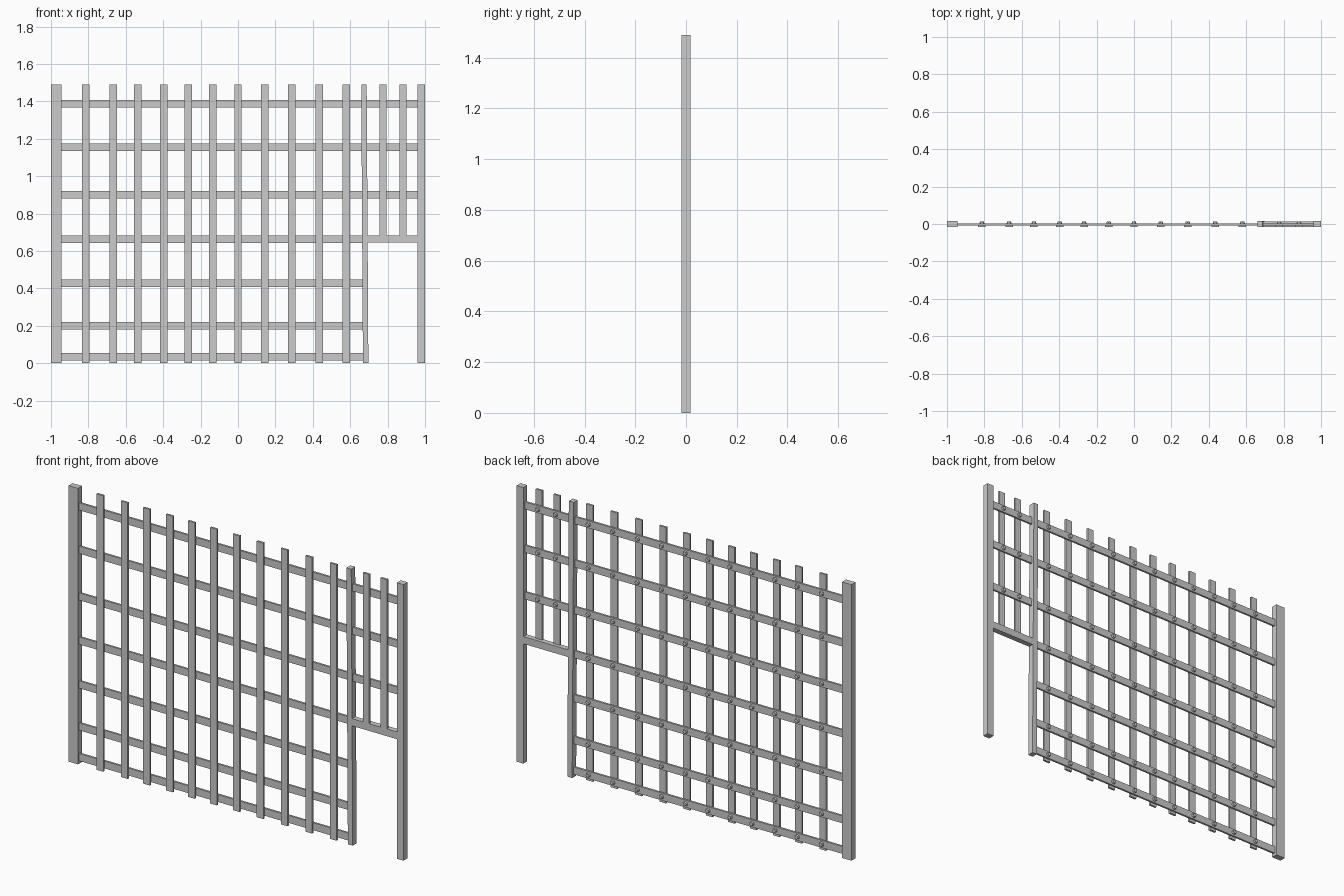
import bpy
import bmesh
import math
from mathutils import Matrix

if "Cube" in bpy.data.objects:
    bpy.data.objects.remove(bpy.data.objects["Cube"])

H = 1.49


def box(name, x0, x1, y0, y1, z0, z1, lean=0.0):
    """Box from bounds; lean shifts the top sideways along x."""
    bm = bmesh.new()
    bmesh.ops.create_cube(bm, size=1)
    for v in bm.verts:
        top = v.co.z > 0
        v.co.x = (x1 if v.co.x > 0 else x0) + (lean if top else 0)
        v.co.y = y1 if v.co.y > 0 else y0
        v.co.z = z1 if top else z0
    return finish(name, bm)


def finish(name, bm):
    me = bpy.data.meshes.new(name)
    bm.to_mesh(me)
    bm.free()
    ob = bpy.data.objects.new(name, me)
    bpy.context.collection.objects.link(ob)
    return ob


# Main posts and the slightly leaning door post
D = 0.017
box("left_post", -1.0, -0.944, -D, D, 0, H)
box("right_post", 0.96, 1.0, -D, D, 0, H)
box("door_post", 0.668, 0.697, -D, D, 0, H, lean=-0.009)

# Pickets in front of the rails
long_x = [-0.813, -0.668, -0.535, -0.398, -0.267, -0.135,
          0.0, 0.143, 0.287, 0.434, 0.58]
short_x = [0.776, 0.882]
for x in long_x:
    box("picket", x - 0.02, x + 0.02, -0.016, -0.005, 0, H)
for x in short_x:
    box("short_picket", x - 0.019, x + 0.019, -0.016, -0.005, 0.68, H)

# Rails: the top three run over the doorway, the others stop at the door post
rail_z = [0.035, 0.2, 0.427, 0.664, 0.902, 1.154, 1.388]
for z in rail_z:
    end = 0.97 if z > 0.8 else 0.68
    box("rail", -0.95, end, -0.007, 0.004, z - 0.02, z + 0.02)

# Door lintel
box("door_lintel", 0.68, 0.965, -0.016, 0.014, 0.645, 0.684)

# Bolt heads on the back at every crossing
bm = bmesh.new()
turn = Matrix.Rotation(-math.pi / 2, 4, 'X')
for z in rail_z:
    for x in long_x + (short_x if z > 0.8 else []):
        bmesh.ops.create_cone(bm, cap_ends=True, segments=8,
                              radius1=0.013, radius2=0.010, depth=0.011,
                              matrix=Matrix.Translation((x, 0.0085, z)) @ turn)
finish("bolt_heads", bm)
